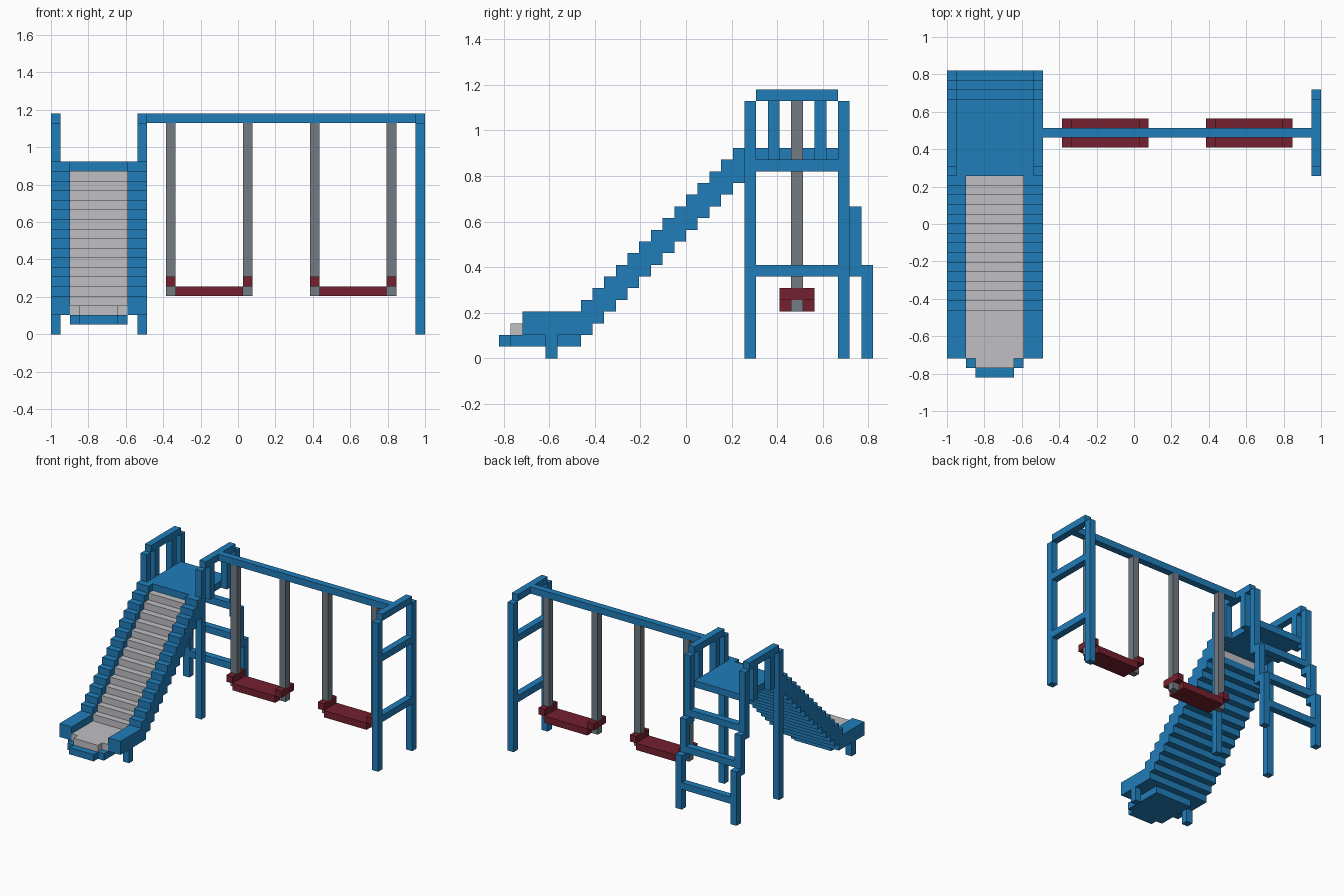
import bpy, bmesh

cube = bpy.data.objects.get("Cube")
if cube:
    bpy.data.objects.remove(cube, do_unlink=True)

U = 2 / 39                      # size of one block
OX, OY = 39 / 2, 32 / 2         # grid centre


def srgb(r, g, b):
    def lin(c):
        c /= 255
        return c / 12.92 if c <= 0.04045 else ((c + 0.055) / 1.055) ** 2.4
    return (lin(r), lin(g), lin(b), 1)


def material(name, colour):
    m = bpy.data.materials.new(name)
    m.use_nodes = True
    m.diffuse_color = colour
    bsdf = next(n for n in m.node_tree.nodes if n.type == 'BSDF_PRINCIPLED')
    bsdf.inputs["Base Color"].default_value = colour
    return m


BLUE = material("blue_paint", srgb(32, 125, 186))
PALE = material("pale_grey_slide", srgb(192, 192, 196))
STEEL = material("steel_grey_chain", srgb(114, 124, 132))
RED = material("dark_red_seat", srgb(116, 32, 46))


def part(name, mat, *boxes):
    """One object from block boxes given as (x0, x1, y0, y1, z0, z1)."""
    bm = bmesh.new()
    for x0, x1, y0, y1, z0, z1 in boxes:
        verts = bmesh.ops.create_cube(bm, size=1)["verts"]
        for v in verts:
            v.co = (((x0 + x1) / 2 + v.co.x * (x1 - x0) - OX) * U,
                    ((y0 + y1) / 2 + v.co.y * (y1 - y0) - OY) * U,
                    ((z0 + z1) / 2 + v.co.z * (z1 - z0)) * U)
    me = bpy.data.meshes.new(name)
    bm.to_mesh(me)
    bm.free()
    me.materials.append(mat)
    ob = bpy.data.objects.new(name, me)
    bpy.context.collection.objects.link(ob)
    return ob


# Tower: front posts, handrails and balusters on both sides
for side, x in (("right", 0), ("left", 9)):
    part(f"tower_front_post_{side}", BLUE, (x, x + 1, 21, 22, 0, 22))
    part(f"tower_handrail_{side}", BLUE, (x, x + 1, 22, 29, 22, 23))
    part(f"tower_balusters_{side}", BLUE,
         *[(x, x + 1, y, y + 1, 17, 22) for y in (23, 27)])
    # Ladder stile leaning out in three steps
    part(f"ladder_stile_{side}", BLUE,
         (x, x + 1, 29, 30, 12, 22),
         (x, x + 1, 30, 31, 7, 13),
         (x, x + 1, 31, 32, 0, 8))
    # Slide foot post
    part(f"slide_foot_{side}", BLUE, (x, x + 1, 4, 5, 0, 2))
part("tower_platform", BLUE, (1, 9, 21, 29, 17, 18))
for n, (y, z) in enumerate(((31, 3), (30, 8), (29, 13))):
    part(f"ladder_rung_{n + 1}", BLUE, (1, 9, y, y + 1, z, z + 1))

# Slide: stepped rails, tread and underside, then the flat run-out
steps = range(7, 21)
for side, x in (("right", 0), ("left", 8)):
    part(f"slide_rail_{side}", BLUE, (x, x + 2, 2, 7, 2, 4),
         *[(x, x + 2, y, y + 1, y - 5, y - 2) for y in steps])
part("slide_surface", PALE, (3, 7, 1, 2, 2, 3), (2, 8, 2, 7, 2, 3),
     *[(2, 8, y, y + 1, y - 4, y - 3) for y in steps])
part("slide_underside", BLUE, (3, 7, 0, 1, 1, 2), (2, 8, 1, 7, 1, 2),
     *[(2, 8, y, y + 1, y - 5, y - 4) for y in steps])

# Swing end frame and top beam
for name, y in (("front", 21), ("back", 29)):
    part(f"end_frame_post_{name}", BLUE, (38, 39, y, y + 1, 0, 22))
for name, z in (("lower_rung", 7), ("upper_rung", 16), ("top_rail", 22)):
    part(f"end_frame_{name}", BLUE, (38, 39, 22, 29, z, z + 1))
part("swing_beam", BLUE, (10, 38, 25, 26, 22, 23))

# Swings: seat with end blocks, chains and their lower ends
for n, x in enumerate((12, 27)):
    ends = (x, x + 8)
    part(f"swing_seat_{n + 1}", RED, (x + 1, x + 8, 24, 27, 4, 5),
         *[(e, e + 1, 24, 27, 5, 6) for e in ends])
    part(f"swing_chains_{n + 1}", STEEL,
         *[(e, e + 1, 25, 26, 6, 22) for e in ends],
         *[(e, e + 1, 25, 26, 4, 5) for e in ends])
